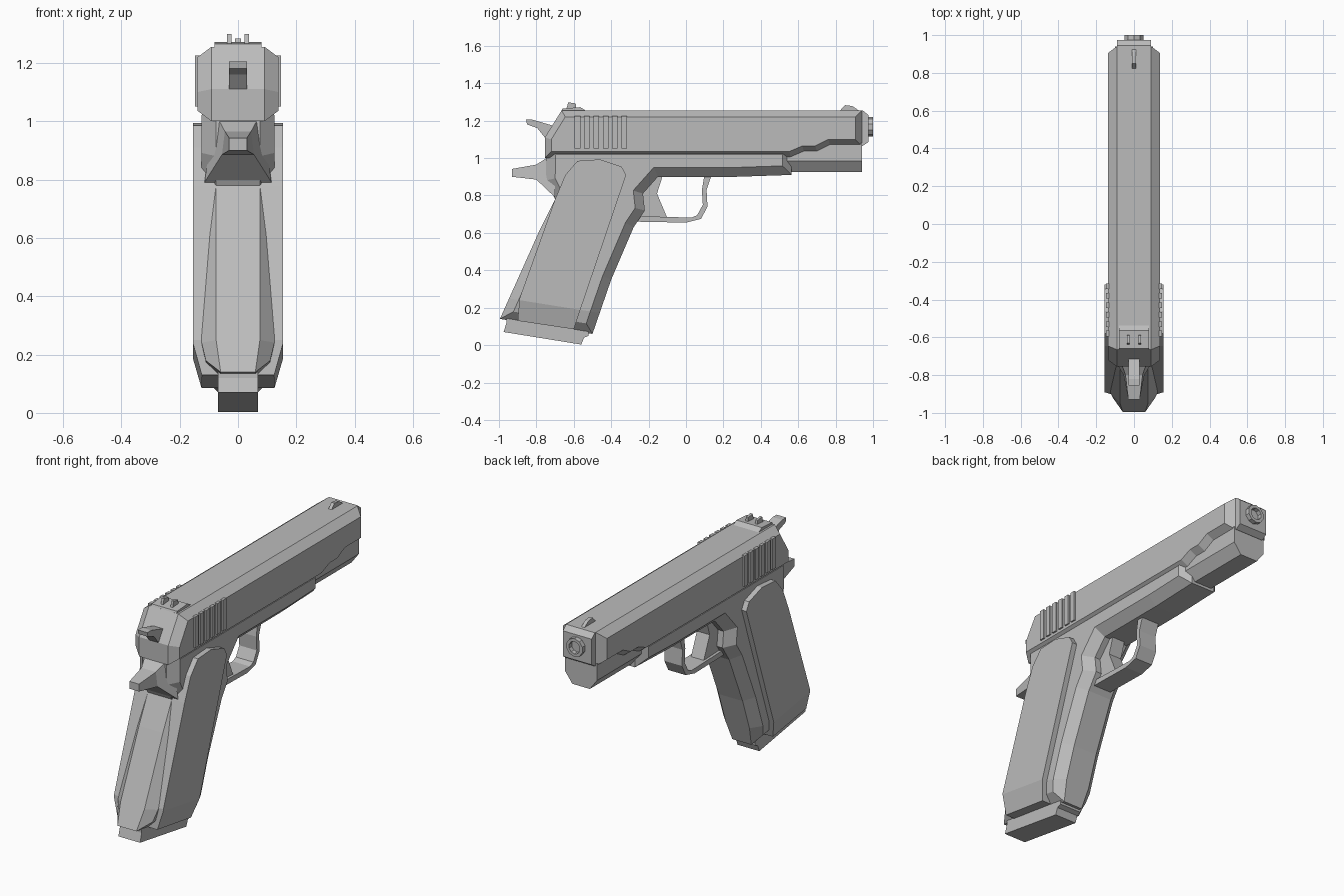
import bpy
import bmesh
import math
from mathutils import Vector, Matrix

default_cube = bpy.data.objects.get("Cube")
if default_cube:
    bpy.data.objects.remove(default_cube, do_unlink=True)

# One plain grey for the whole model
grey = bpy.data.materials.new("plain_grey")
grey.use_nodes = True
grey.diffuse_color = (.5, .5, .5, 1)
shader = next(node for node in grey.node_tree.nodes if node.type == "BSDF_PRINCIPLED")
shader.inputs["Base Color"].default_value = grey.diffuse_color


def finish(name, bm):
    """Turn a bmesh into a named, flat-shaded object."""
    bmesh.ops.recalc_face_normals(bm, faces=bm.faces[:])
    mesh = bpy.data.meshes.new(name)
    bm.to_mesh(mesh)
    bm.free()
    mesh.materials.append(grey)
    obj = bpy.data.objects.new(name, mesh)
    bpy.context.collection.objects.link(obj)
    return obj


def skin(bm, rings):
    """Join matching rings of points and close both ends."""
    loops = [[bm.verts.new(point) for point in ring] for ring in rings]
    for lower, upper in zip(loops, loops[1:]):
        for i in range(len(lower)):
            j = (i + 1) % len(lower)
            bm.faces.new((lower[i], lower[j], upper[j], upper[i]))
    caps = [bm.faces.new(loops[0]), bm.faces.new(loops[-1])]
    bmesh.ops.recalc_face_normals(bm, faces=bm.faces[:])
    return caps


def taper_bottom(bm):
    """Narrow the foot of the grip below a slightly tilted line."""
    origin = Vector((0, -.7, .21))
    normal = Vector((0, .16, 1)).normalized()
    bmesh.ops.bisect_plane(bm, geom=bm.verts[:] + bm.edges[:] + bm.faces[:],
                           plane_co=origin, plane_no=normal)
    for vert in bm.verts:
        depth = (origin - vert.co).dot(normal)
        if depth > 0:
            vert.co.x *= 1 - 1.8 * depth


def plate(name, outline, half_width, inset=0, rise=0, centre=0, taper=False):
    """Side outline (y, z) extruded across x, with optional chamfered rims."""
    bm = bmesh.new()
    core = half_width - rise
    rings = [[(centre + side * core, y, z) for y, z in outline] for side in (-1, 1)]
    caps = skin(bm, rings)
    if inset:
        bmesh.ops.inset_individual(bm, faces=caps, thickness=inset, depth=rise,
                                   use_even_offset=True)
    if taper:
        taper_bottom(bm)
    return finish(name, bm)


def run(name, stations):
    """Shape along y from stations, each a y value and half a section (x, z)."""
    bm = bmesh.new()
    rings = []
    for y, half in stations:
        mirrored = [(-x, z) for x, z in reversed(half)]
        rings.append([(x, y, z) for x, z in half + mirrored])
    skin(bm, rings)
    return finish(name, bm)


# Slide: chamfered bar with a stepped underside near the muzzle
plate("slide", [(-.755, 1), (-.755, 1.11), (-.665, 1.255), (.94, 1.255), (.94, 1.065),
                (.77, 1.065), (.7, 1.03), (.63, 1.03), (.56, 1)],
      half_width=.138, inset=.035, rise=.047)
plate("muzzle_block", [(.92, 1.255), (.945, 1.255), (.975, 1.23), (.975, 1.085),
                       (.945, 1.065), (.92, 1.065)], half_width=.09)

# Grip ribs on both sides of the slide
RIB_COUNT = 6
RIB_PITCH = .05
for side, label in ((1, "left"), (-1, "right")):
    for i in range(RIB_COUNT):
        back = -.595 + i * RIB_PITCH
        front = back + .03
        plate(f"{label}_slide_rib_{i + 1}",
              [(back, 1.05), (front, 1.05), (front, 1.225), (back, 1.225)],
              half_width=.012, centre=side * .135)

# Sights
plate("rear_sight_base", [(-.7, 1.18), (-.66, 1.265), (-.565, 1.272), (-.53, 1.25),
                          (-.53, 1.18)], half_width=.08)
for side, label in ((1, "left"), (-1, "right")):
    plate(f"{label}_rear_sight_post", [(-.64, 1.26), (-.63, 1.298), (-.59, 1.292),
                                       (-.585, 1.26)],
          half_width=.007, centre=side * .03)
plate("front_sight", [(.82, 1.25), (.85, 1.283), (.89, 1.278), (.93, 1.25)], half_width=.01)

# Barrel end with a recessed bore
bm = bmesh.new()
placing = Matrix.Translation((0, .96, 1.167)) @ Matrix.Rotation(math.radians(-90), 4, "X")
bmesh.ops.create_cone(bm, cap_ends=True, segments=10, radius1=.052, radius2=.052,
                      depth=.08, matrix=placing)
bm.normal_update()
mouth = max(bm.faces, key=lambda face: face.calc_center_median().y)
bmesh.ops.inset_individual(bm, faces=[mouth], thickness=.017)
bmesh.ops.inset_individual(bm, faces=[mouth], thickness=.001, depth=-.06)
finish("barrel", bm)

# Frame: rail and grip core in one chamfered outline
plate("frame", [(-.745, 1.07), (.565, 1.07), (.565, .91), (.27, .9), (-.15, .9),
                (-.23, .81), (-.22, .72), (-.28, .63), (-.4, .35), (-.5, .06),
                (-.995, .14), (-.78, .62), (-.7, .78), (-.75, .88)],
      half_width=.125, inset=.05, rise=.05, taper=True)
under_barrel = [(.1, 1.08), (.1, .985), (.055, .925)]
run("dust_cover", [(.5, under_barrel), (.94, under_barrel)])

# Grip panels and magazine foot
plate("grip_panels", [(-.58, .985), (-.46, .993), (-.345, .955), (-.32, .91), (-.6, .085),
                      (-.9, .13), (-.89, .25), (-.7, .78), (-.645, .91)],
      half_width=.155, taper=True)
plate("magazine_foot", [(-.96, .2), (-.96, .12), (-.975, .07), (-.56, .003), (-.545, .04),
                        (-.52, .05), (-.52, .2)], half_width=.068)

# Tang behind the grip and the hammer above it
run("tang", [(-.93, [(.03, .942), (.03, .9)]),
             (-.8, [(.045, .965), (.055, .885)]),
             (-.7, [(.08, 1.03), (.115, .79)])])
plate("hammer", [(-.855, 1.205), (-.82, 1.205), (-.7, 1.17), (-.7, 1.1), (-.755, 1.11),
                 (-.795, 1.16), (-.85, 1.18)], half_width=.03)

# Trigger and its guard
plate("trigger", [(-.25, .92), (-.12, .92), (-.155, .81), (-.1, .68), (-.25, .68)],
      half_width=.04)
plate("trigger_guard", [(.14, .92), (.11, .83), (.115, .74), (.08, .675), (0, .655),
                        (-.27, .66), (-.25, .69), (-.1, .685), (.03, .682), (.06, .695),
                        (.09, .75), (.085, .83), (.1, .92)], half_width=.055)
